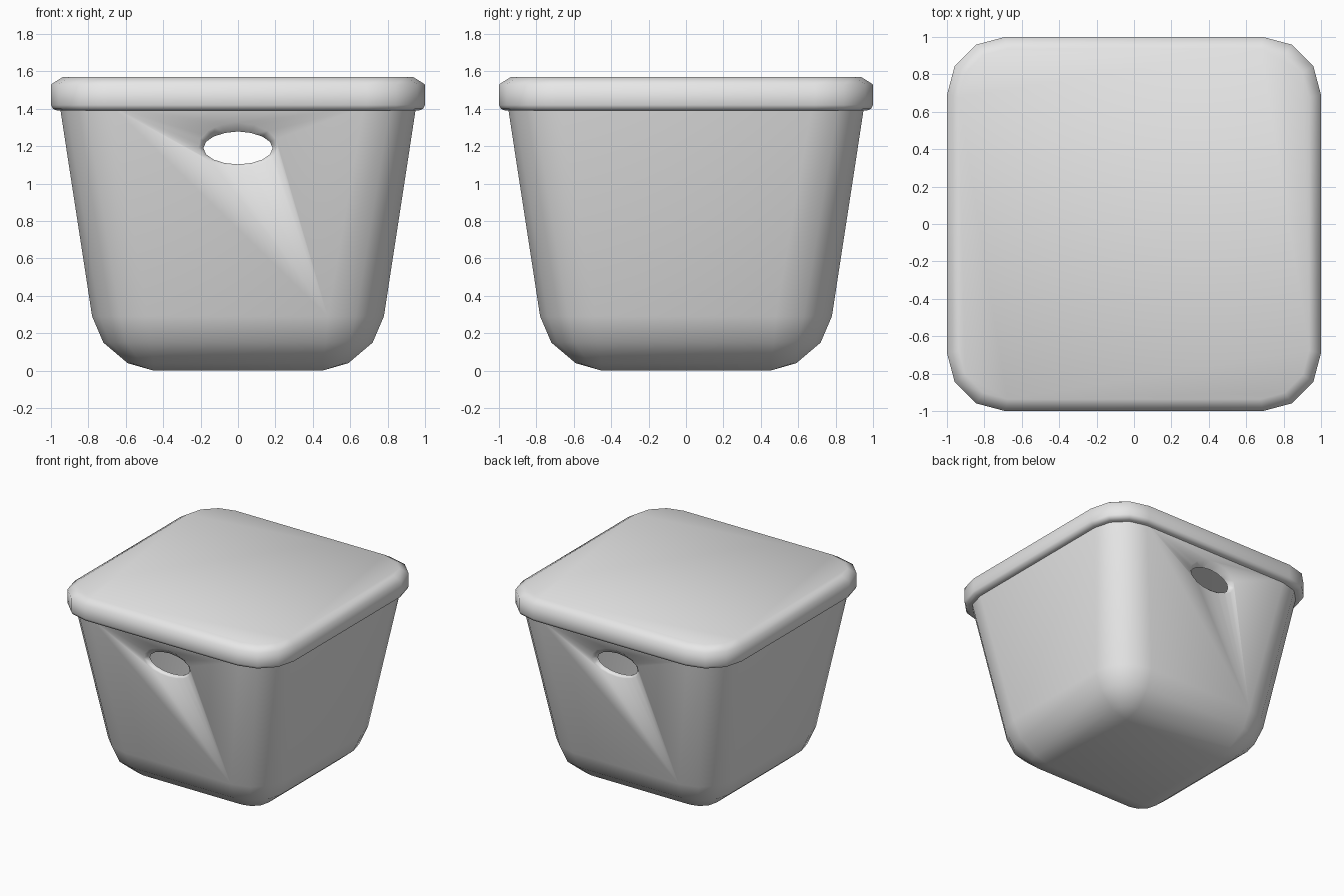
import bpy, bmesh
from math import cos, sin, pi, radians

if "Cube" in bpy.data.objects:
    bpy.data.objects.remove(bpy.data.objects["Cube"], do_unlink=True)

grey = bpy.data.materials.new("plain_grey")
grey.use_nodes = True
grey.diffuse_color = (0.8, 0.8, 0.8, 1)
grey.node_tree.nodes["Principled BSDF"].inputs["Base Color"].default_value = (0.8, 0.8, 0.8, 1)


def rounded_square(half, radius, z):
    """Square outline with three-segment rounded corners."""
    points = []
    for corner in range(4):
        turn = corner * pi / 2
        mid = turn + pi / 4
        cx = (half - radius) * (1 if cos(mid) > 0 else -1)
        cy = (half - radius) * (1 if sin(mid) > 0 else -1)
        for step in range(4):
            a = turn + step * pi / 6
            points.append((cx + radius * cos(a), cy + radius * sin(a), z))
    return points


def loft(name, rings, cap_start=True, cap_end=True):
    """Skin a list of matching outlines."""
    bm = bmesh.new()
    loops = [[bm.verts.new(p) for p in ring] for ring in rings]
    n = len(loops[0])
    for low, high in zip(loops, loops[1:]):
        for i in range(n):
            j = (i + 1) % n
            bm.faces.new((low[i], low[j], high[j], high[i]))
    if cap_start:
        bm.faces.new(loops[0][::-1])
    if cap_end:
        bm.faces.new(loops[-1])
    bmesh.ops.remove_doubles(bm, verts=bm.verts, dist=0.0005)
    bmesh.ops.recalc_face_normals(bm, faces=bm.faces)
    mesh = bpy.data.meshes.new(name)
    bm.to_mesh(mesh)
    bm.free()
    obj = bpy.data.objects.new(name, mesh)
    bpy.context.collection.objects.link(obj)
    mesh.materials.append(grey)
    return obj


def select_only(obj):
    bpy.ops.object.select_all(action='DESELECT')
    obj.select_set(True)
    bpy.context.view_layer.objects.active = obj


# Tapered tub: half width, corner radius, height
tub_profile = [(0.45, 0, 0), (0.59, 0.14, 0.04), (0.72, 0.25, 0.15),
               (0.78, 0.3, 0.29), (0.952, 0.28, 1.41)]
tub = loft("tub", [rounded_square(*p) for p in tub_profile], cap_end=False)
# Open shells may be oriented either way: make the floor face down
floor = min(tub.data.polygons, key=lambda f: f.center.z)
if floor.normal.z > 0:
    tub.data.flip_normals()
wall = tub.modifiers.new("wall", 'SOLIDIFY')
wall.thickness = 0.04
wall.offset = -1

# Oval handle holes through front and back, flared at the outside
handle_rings = []
for y, flare in [(-1, 0.11), (-0.89, 0), (0.89, 0), (1, 0.11)]:
    handle_rings.append([((0.185 + flare) * cos(a), y, 1.19 + (0.087 + flare) * sin(a))
                         for a in (2 * pi * i / 16 for i in range(16))])
cutter = loft("handle_cutter", handle_rings)
cutter.hide_render = True
cut = tub.modifiers.new("handle_holes", 'BOOLEAN')
cut.operation = 'DIFFERENCE'
cut.solver = 'EXACT'
cut.object = cutter
select_only(tub)
for modifier in ("wall", "handle_holes"):
    bpy.ops.object.modifier_apply(modifier=modifier)
bpy.data.objects.remove(cutter, do_unlink=True)
bpy.ops.object.shade_smooth_by_angle(angle=radians(62))

# Overhanging lid with a softened rim
lid_profile = [(0.965, 0.28, 1.39), (0.99, 0.3, 1.4), (1, 0.31, 1.42),
               (1, 0.31, 1.53), (0.937, 0.26, 1.57)]
lid = loft("lid", [rounded_square(*p) for p in lid_profile])
select_only(lid)
bpy.ops.object.shade_smooth_by_angle(angle=radians(62))
# Crisp border around the flat top
sharp = lid.data.attributes.get("sharp_edge") or lid.data.attributes.new("sharp_edge", 'BOOLEAN', 'EDGE')
for edge in lid.data.edges:
    if all(lid.data.vertices[v].co.z > 1.56 for v in edge.vertices):
        sharp.data[edge.index].value = True
